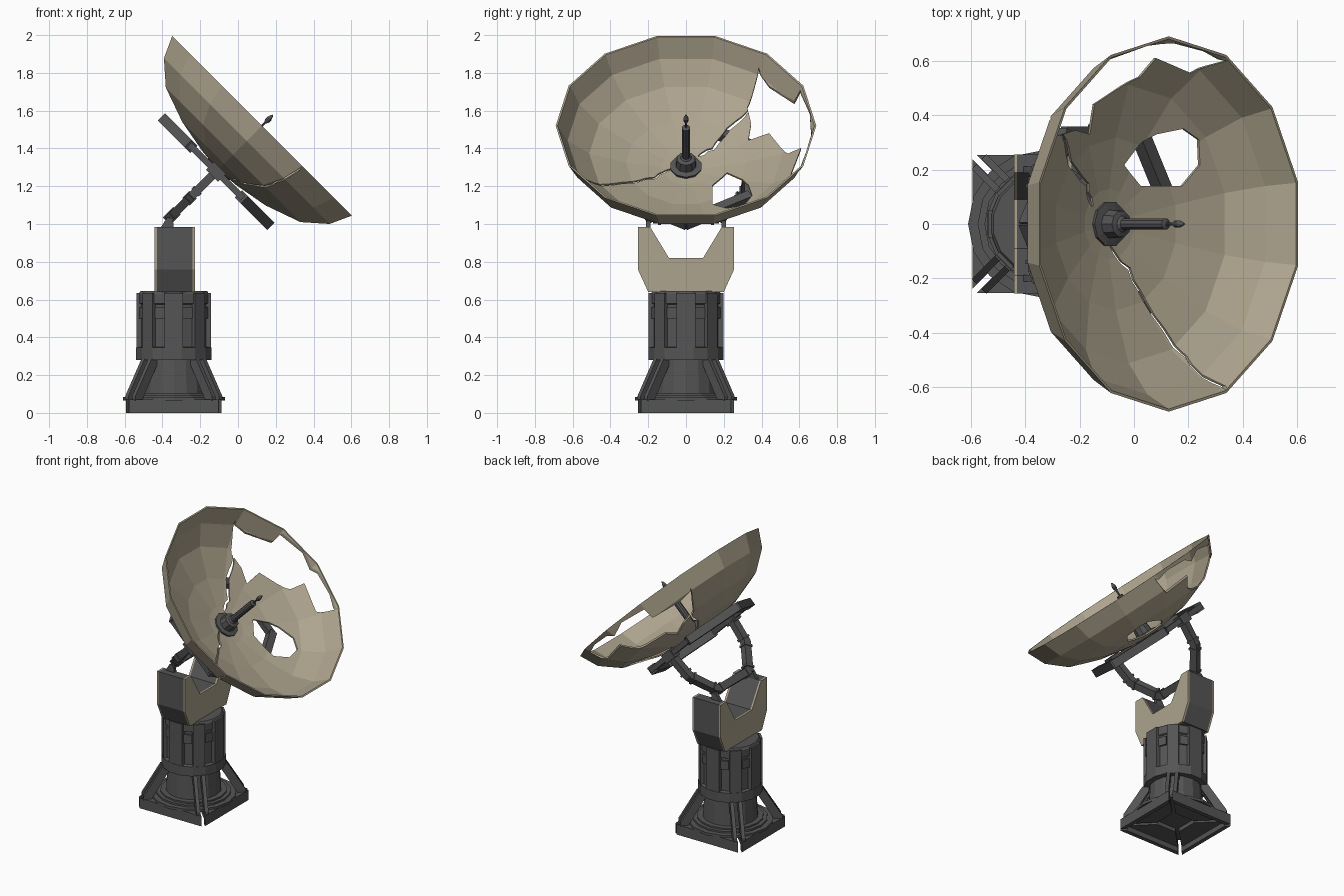
import bpy, bmesh, random
from math import pi, cos, sin
from mathutils import Matrix, Vector

if "Cube" in bpy.data.objects:
    bpy.data.objects.remove(bpy.data.objects["Cube"])

random.seed(4)


def material(name, rgb):
    m = bpy.data.materials.new(name)
    m.diffuse_color = (*rgb, 1)
    m.use_nodes = True
    m.node_tree.nodes["Principled BSDF"].inputs["Base Color"].default_value = m.diffuse_color
    return m


TAN = material("tan_paint", (0.42, 0.37, 0.27))
DARK = material("dark_metal", (0.09, 0.09, 0.092))
# Dish frame: local x runs down the slope, y across, z along the dish axis
TILT = Matrix.Translation((0.1275, 0, 1.52)) @ Matrix.Rotation(pi / 4, 4, 'Y')
TOWER = Matrix.Translation((-0.34, 0, 0))


def finish(name, bm, mat, mx=Matrix()):
    bmesh.ops.remove_doubles(bm, verts=bm.verts, dist=1e-5)
    bmesh.ops.recalc_face_normals(bm, faces=bm.faces)
    bm.transform(mx)
    me = bpy.data.meshes.new(name)
    bm.to_mesh(me)
    bm.free()
    me.materials.append(mat)
    ob = bpy.data.objects.new(name, me)
    bpy.context.collection.objects.link(ob)
    return ob


def add_lathe(bm, prof, n, phase=0.0):
    rings = [[bm.verts.new((r * cos(phase + 2 * pi * i / n), r * sin(phase + 2 * pi * i / n), z))
              for i in range(n)] if r > 0 else [bm.verts.new((0, 0, z))] for r, z in prof]
    for a, b in zip(rings, rings[1:]):
        for i in range(n):
            j = (i + 1) % n
            q = [a[i % len(a)], a[j % len(a)], b[j % len(b)], b[i % len(b)]]
            bm.faces.new(list(dict.fromkeys(q)))


def add_prism(bm, pts, z0, z1, mx=Matrix()):
    lo = [bm.verts.new(mx @ Vector((x, y, z0))) for x, y in pts]
    hi = [bm.verts.new(mx @ Vector((x, y, z1))) for x, y in pts]
    bm.faces.new(lo[::-1])
    bm.faces.new(hi)
    for i in range(len(pts)):
        j = (i + 1) % len(pts)
        bm.faces.new((lo[i], lo[j], hi[j], hi[i]))


def add_box(bm, centre, size, mx=Matrix()):
    bmesh.ops.create_cube(bm, size=1, matrix=mx @ Matrix.Translation(centre) @ Matrix.Diagonal((*size, 1)))


def add_beam(bm, p, q, width, height, up, extra=0.0):
    p, q = Vector(p), Vector(q)
    x = (q - p).normalized()
    z = Vector(up).normalized()
    y = z.cross(x).normalized()
    z = x.cross(y)
    mx = Matrix((x, y, z)).transposed().to_4x4()
    mx.translation = (p + q) / 2
    add_box(bm, (0, 0, 0), ((q - p).length + extra, width, height), mx)


# ---- Dish: 14-sided thin bowl ----
bm = bmesh.new()
add_lathe(bm, [(0, -.33), (.13, -.319), (.32, -.285), (.517, -.217), (.636, -.115), (.69, 0),
               (.68, 0), (.627, -.110), (.512, -.208), (.318, -.275), (.13, -.309), (0, -.32)],
          14, pi / 14)
dish = finish("dish", bm, TAN, TILT)


def ribbon(path, width):
    # ragged crack outline that tapers at both ends
    pts = []
    for (a, b), (c, d) in zip(path, path[1:]):
        for k in range(3):
            t = k / 3
            pts.append(Vector((a + (c - a) * t + random.uniform(-.007, .007),
                               b + (d - b) * t + random.uniform(-.007, .007))))
    pts.append(Vector(path[-1]))
    left, right = [], []
    for i, p in enumerate(pts):
        d = (pts[min(i + 1, len(pts) - 1)] - pts[max(i - 1, 0)]).normalized()
        o = Vector((-d.y, d.x)) * width / 2 * (0.35 if i in (0, len(pts) - 1) else random.uniform(.7, 1.2))
        left.append(p + o)
        right.append(p - o)
    return left + right[::-1]


torn_hole = [(-.51, .385), (-.415, .44), (-.275, .575), (-.286, .605), (-.11, .655), (.05, .665),
             (.2, .635), (.31, .6), (.24, .555), (.05, .61), (.03, .54), (-.165, .44),
             (-.15, .33), (-.25, .345), (-.355, .325), (-.41, .35)]
round_hole = [(.06, .217), (.13, .3), (.19, .33), (.3, .35), (.375, .31), (.39, .217),
              (.33, .14), (.15, .14)]
crack_a = ribbon([(-.08, .07), (-.13, .14), (-.24, .23), (-.34, .335)], .02)
crack_b = ribbon([(0, -.07), (.087, -.17), (.14, -.28), (.24, -.445), (.285, -.56), (.30, -.61)], .013)
for i, outline in enumerate((torn_hole, round_hole, crack_a, crack_b)):
    bm = bmesh.new()
    add_prism(bm, outline, -.5, .15)
    cutter = finish("dish_cutter_%d" % i, bm, TAN, TILT)
    cutter.hide_render = True
    mod = dish.modifiers.new("cut", 'BOOLEAN')
    mod.operation, mod.solver, mod.object = 'DIFFERENCE', 'EXACT', cutter
    bpy.context.view_layer.objects.active = dish
    bpy.ops.object.modifier_apply(modifier=mod.name)
    bpy.data.objects.remove(cutter)

# ---- Feed horn on the dish axis ----
bm = bmesh.new()
add_lathe(bm, [(0, -.34), (.08, -.335), (.085, -.3), (.055, -.295), (.05, -.245), (.03, -.24),
               (.022, -.23), (.022, -.015), (.006, -.01), (.006, .022), (.014, .038),
               (.014, .055), (.004, .08), (0, .08)], 10)
finish("feed_horn", bm, DARK, TILT)

# ---- Hexagonal ring behind the dish ----
bm = bmesh.new()
hexa = [Vector((.385 * cos(i * pi / 3), .385 * sin(i * pi / 3), -.343)) for i in range(6)]
for i in range(6):
    side = i in (1, 4)
    add_beam(bm, hexa[i], hexa[(i + 1) % 6], .05, .034 if side else .054, (0, 0, 1), .015)
finish("support_ring", bm, DARK, TILT)

# ---- Yoke: half octagon from the ring back to the fork ----
bm = bmesh.new()
yoke = [(-.335, -.33), (-.31, -.52), (-.17, -.685), (.17, -.685), (.31, -.52), (.335, -.33)]
yoke = [Vector((0, y, w)) for y, w in yoke]
for a, b in zip(yoke, yoke[1:]):
    add_beam(bm, a, b, .05, .045, (1, 0, 0), .01)
    d = (b - a).normalized() * .03
    for c in (a + d, b - d):
        add_beam(bm, c - d * .25, c + d * .25, .062, .056, (1, 0, 0))
for s in (-1, 1):
    add_box(bm, (0, s * .335, -.345), (.09, .06, .06))
finish("yoke", bm, DARK, TILT)

# ---- Pivot brackets on the fork tips ----
bm = bmesh.new()
for s in (-1, 1):
    mx = Matrix.Translation((0, s * .2, 0)) @ Matrix.Rotation(pi / 2, 4, 'X')
    add_prism(bm, [(-.41, .98), (-.34, .98), (-.345, 1.03), (-.375, 1.035)], -.012, .012, mx)
finish("pivot_brackets", bm, DARK)

# ---- Fork head, with tan cover plates front and back ----
fork = [(-.255, .985), (-.19, .985), (-.09, .82), (.09, .82), (.19, .985), (.255, .985),
        (.255, .76), (.2, .64), (-.2, .64), (-.255, .76)]
YZ = Matrix(((0, 0, 1, 0), (1, 0, 0, 0), (0, 1, 0, 0), (0, 0, 0, 1)))
bm = bmesh.new()
add_prism(bm, fork, -.43, -.24, YZ)
finish("fork_head", bm, DARK)
bm = bmesh.new()
for x in (-.442, -.24):
    add_prism(bm, fork, x, x + .012, YZ)
finish("fork_covers", bm, TAN)

# ---- Column and drum ----
bm = bmesh.new()
add_lathe(bm, [(0, .06), (.27, .065), (.27, .083), (.235, .083), (.235, .095), (.21, .095),
               (.21, .105), (.175, .105), (.165, .285), (0, .285)], 16)
finish("lower_column", bm, DARK, TOWER)
bm = bmesh.new()
add_lathe(bm, [(0, .28), (.203, .28), (.203, .345), (.18, .35), (.18, .575), (.19, .58),
               (.19, .63), (.18, .645), (0, .645)], 16, pi / 16)
finish("drum", bm, DARK, TOWER)
bm = bmesh.new()
for i in range(8):
    mx = Matrix.Rotation(i * pi / 4, 4, 'Z')
    add_box(bm, (.175, 0, .49), (.045, .10 if i % 2 == 0 else .075, .29), mx)
    mx = Matrix.Rotation((i + .5) * pi / 4, 4, 'Z')
    add_box(bm, (.175, 0, .53), (.025, .06, .06), mx)
finish("drum_panels", bm, DARK, TOWER)

# ---- Base: four mitred plates with open corner slits ----
bm = bmesh.new()
for i in range(4):
    mx = Matrix.Rotation(i * pi / 2, 4, 'Z')
    for outer, inner, z0, z1 in ((.253, .225, 0, .07), (.253, .09, .035, .07)):
        o, n = outer - .016, inner - .016
        add_prism(bm, [(outer, -o), (outer, o), (inner, n), (inner, -n)], z0, z1, mx)
finish("base_plates", bm, DARK, TOWER)

# ---- Paired corner struts ----
bm = bmesh.new()
for i in range(4):
    for s in (-1, 1):
        mx = (Matrix.Rotation(pi / 4 + i * pi / 2, 4, 'Z') @ Matrix.Translation((0, s * .026, 0))
              @ Matrix.Rotation(pi / 2, 4, 'X'))
        add_prism(bm, [(.325, .065), (.325, .09), (.205, .285), (.165, .285), (.165, .25), (.275, .065)],
                  -.012, .012, mx)
finish("corner_struts", bm, DARK, TOWER)
